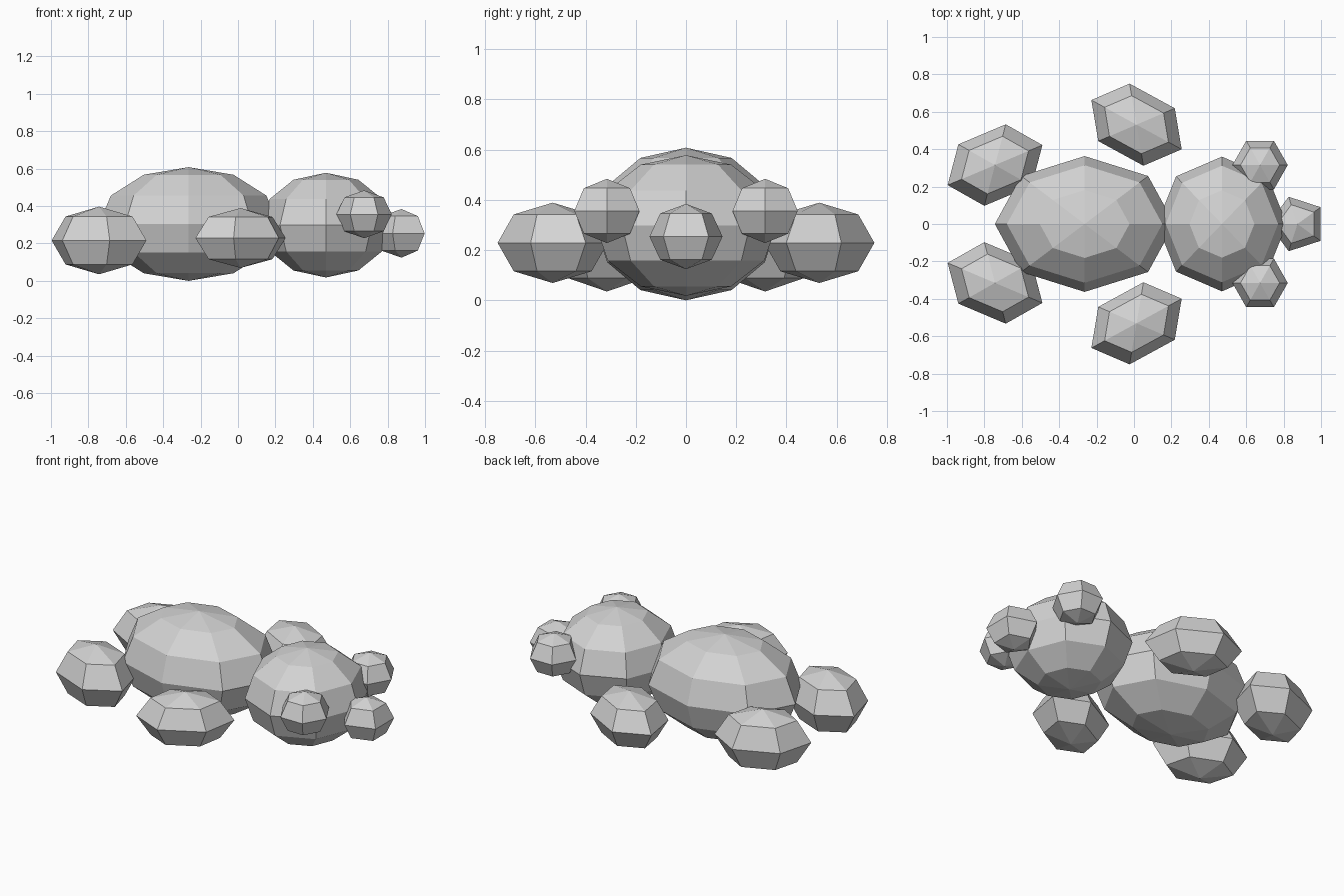
import bpy, bmesh, math

if "Cube" in bpy.data.objects:
    bpy.data.objects.remove(bpy.data.objects["Cube"])

grey = bpy.data.materials.new("light grey")
grey.diffuse_color = (0.65, 0.65, 0.65, 1)
grey.use_nodes = True
grey.node_tree.nodes["Principled BSDF"].inputs["Base Color"].default_value = grey.diffuse_color


def ellipsoid(name, centre, radii, sides, rings, turn=0.0):
    """Low-poly flat-shaded ellipsoid, first vertex on its own x axis,
    turned about z by `turn` degrees."""
    bm = bmesh.new()
    top = bm.verts.new((0, 0, radii[2]))
    bottom = bm.verts.new((0, 0, -radii[2]))
    loops = []
    for r in range(1, rings):
        a = math.pi * r / rings
        loops.append([bm.verts.new((
            radii[0] * math.sin(a) * math.cos(2 * math.pi * s / sides),
            radii[1] * math.sin(a) * math.sin(2 * math.pi * s / sides),
            radii[2] * math.cos(a))) for s in range(sides)])
    for s in range(sides):
        n = (s + 1) % sides
        bm.faces.new((top, loops[0][s], loops[0][n]))
        bm.faces.new((bottom, loops[-1][n], loops[-1][s]))
        for up, low in zip(loops, loops[1:]):
            bm.faces.new((up[s], low[s], low[n], up[n]))
    bmesh.ops.recalc_face_normals(bm, faces=bm.faces)
    me = bpy.data.meshes.new(name)
    bm.to_mesh(me)
    bm.free()
    me.materials.append(grey)
    ob = bpy.data.objects.new(name, me)
    ob.location = centre
    ob.rotation_euler.z = math.radians(turn)
    bpy.context.collection.objects.link(ob)
    return ob


# Body and head
ellipsoid("body", (-0.264, 0, 0.304), (0.48, 0.363, 0.304), 8, 6)
ellipsoid("head", (0.47, 0, 0.298), (0.347, 0.36, 0.28), 8, 6)

# Snout: five sides, flat side forward
ellipsoid("snout", (0.874, 0, 0.254), (0.153, 0.153, 0.13), 5, 4, 180)

# Paired parts, mirrored across y
for side, label in ((1, "left"), (-1, "right")):
    ellipsoid(f"{label}_ear", (0.674, side * 0.315, 0.356),
              (0.148, 0.15, 0.128), 6, 4)
    ellipsoid(f"{label}_front_foot", (0.0135, side * 0.531, 0.229),
              (0.275, 0.202, 0.16), 6, 4, side * -28.6)
    ellipsoid(f"{label}_hind_foot", (-0.743, side * 0.315, 0.216),
              (0.275, 0.206, 0.181), 6, 4, side * 22.9)
